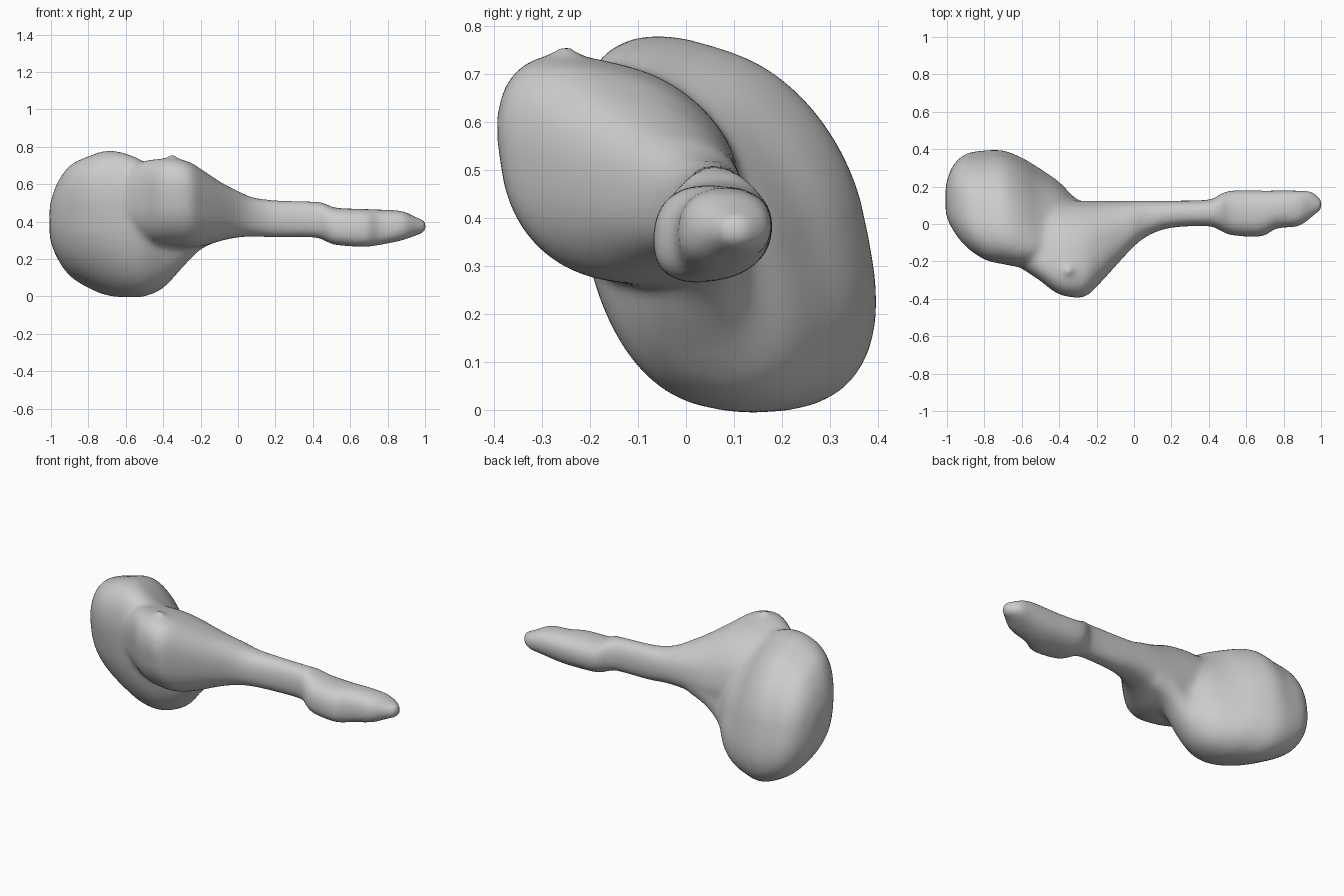
import bpy, bmesh, math

SIDES = 48
STEPS = 4

# one plain clay colour
clay = bpy.data.materials.new("clay_grey")
clay.diffuse_color = (0.6, 0.6, 0.6, 1)


def spow(v, p):
    return math.copysign(abs(v) ** p, v)


def refine(rows):
    """Smooth curve through the section values."""
    out = []
    for i in range(len(rows) - 1):
        p0, p1, p2, p3 = (rows[max(0, min(len(rows) - 1, i + k))] for k in (-1, 0, 1, 2))
        for s in range(STEPS):
            t = s / STEPS
            out.append([0.5 * (2 * b + (c - a) * t + (2 * a - 5 * b + 4 * c - d) * t * t
                               + (3 * b - a - 3 * c + d) * t ** 3)
                        for a, b, c, d in zip(p0, p1, p2, p3)])
    return out + [list(rows[-1])]


def loft(bm, stations, power):
    """Skin oval sections: (x, y_min, y_max, z_min, z_max, top lean, bottom lean)."""
    rings = []
    for x, y0, y1, z0, z1, top, bottom in refine(stations):
        ring = []
        for i in range(SIDES):
            t = 2 * math.pi * i / SIDES
            lean = math.radians(bottom + (top - bottom) * (1 + math.sin(t)) / 2)
            y = (y0 + y1) / 2 + (y1 - y0) / 2 * spow(math.cos(t), power)
            z = (z0 + z1) / 2 + (z1 - z0) / 2 * spow(math.sin(t + lean), power)
            ring.append(bm.verts.new((x, y, z)))
        rings.append(ring)
    for a, b in zip(rings, rings[1:]):
        for i in range(SIDES):
            j = (i + 1) % SIDES
            bm.faces.new((a[i], a[j], b[j], b[i]))
    bm.faces.new(rings[0][::-1])
    bm.faces.new(rings[-1])


bm = bmesh.new()

# thick leaning disc at the left end, fading into the root of the arm
loft(bm, [
    (-1.007, 0.05, 0.21, 0.31, 0.49, -16, -16),
    (-0.97, -0.03, 0.31, 0.21, 0.60, -20, -18),
    (-0.90, -0.12, 0.375, 0.11, 0.70, -24, -22),
    (-0.80, -0.19, 0.393, 0.045, 0.75, -26, -24),
    (-0.70, -0.215, 0.393, 0.005, 0.78, -25, -20),
    (-0.60, -0.23, 0.355, -0.005, 0.765, -30, -15),
    (-0.50, -0.215, 0.295, 0.00, 0.72, -38, -14),
    (-0.40, -0.16, 0.225, 0.045, 0.64, -38, -14),
    (-0.30, -0.10, 0.13, 0.15, 0.52, -30, -10),
    (-0.20, -0.06, 0.122, 0.25, 0.50, -15, -5),
    (-0.08, -0.03, 0.12, 0.305, 0.50, 0, 0),
], 0.86)

# front bulge that grows out of the disc and tapers into the arm and grip
loft(bm, [
    (-0.68, -0.19, 0.00, 0.36, 0.60, -20, -12),
    (-0.59, -0.245, 0.06, 0.32, 0.68, -24, -12),
    (-0.50, -0.305, 0.10, 0.285, 0.725, -27, -12),
    (-0.43, -0.36, 0.12, 0.27, 0.735, -27, -12),
    (-0.36, -0.388, 0.125, 0.265, 0.74, -27, -12),
    (-0.26, -0.388, 0.125, 0.26, 0.72, -25, -12),
    (-0.18, -0.315, 0.125, 0.27, 0.67, -22, -10),
    (-0.08, -0.205, 0.125, 0.30, 0.605, -16, -8),
    (0.00, -0.12, 0.125, 0.315, 0.565, -10, -5),
    (0.08, -0.06, 0.125, 0.32, 0.53, -5, 0),
    (0.20, -0.02, 0.125, 0.315, 0.515, 0, 0),
    (0.40, -0.012, 0.13, 0.315, 0.508, 0, 0),
    (0.46, -0.035, 0.16, 0.30, 0.50, 0, 5),
    (0.52, -0.06, 0.18, 0.275, 0.475, 0, 12),
    (0.68, -0.068, 0.18, 0.265, 0.468, 0, 15),
    (0.76, -0.025, 0.18, 0.275, 0.465, 0, 15),
    (0.88, -0.012, 0.18, 0.30, 0.457, 0, 10),
    (0.95, 0.035, 0.175, 0.325, 0.425, 0, 0),
    (1.007, 0.08, 0.125, 0.345, 0.405, 0, 0),
], 0.84)

# small soft peak on top of the bulge
peak = bmesh.ops.create_cone(bm, cap_ends=True, segments=16,
                             radius1=0.09, radius2=0.012, depth=0.10)
bmesh.ops.translate(bm, verts=peak["verts"], vec=(-0.35, -0.25, 0.712))

bmesh.ops.recalc_face_normals(bm, faces=bm.faces[:])
mesh = bpy.data.meshes.new("paddle_body")
bm.to_mesh(mesh)
bm.free()
body = bpy.data.objects.new("paddle_body", mesh)
bpy.context.collection.objects.link(body)
mesh.materials.append(clay)

# fuse the parts into one softly blended skin
fuse = body.modifiers.new("fuse", 'REMESH')
fuse.mode = 'VOXEL'
fuse.voxel_size = 0.014
fuse.use_smooth_shade = True
soften = body.modifiers.new("soften", 'SMOOTH')
soften.factor = 0.5
soften.iterations = 16
